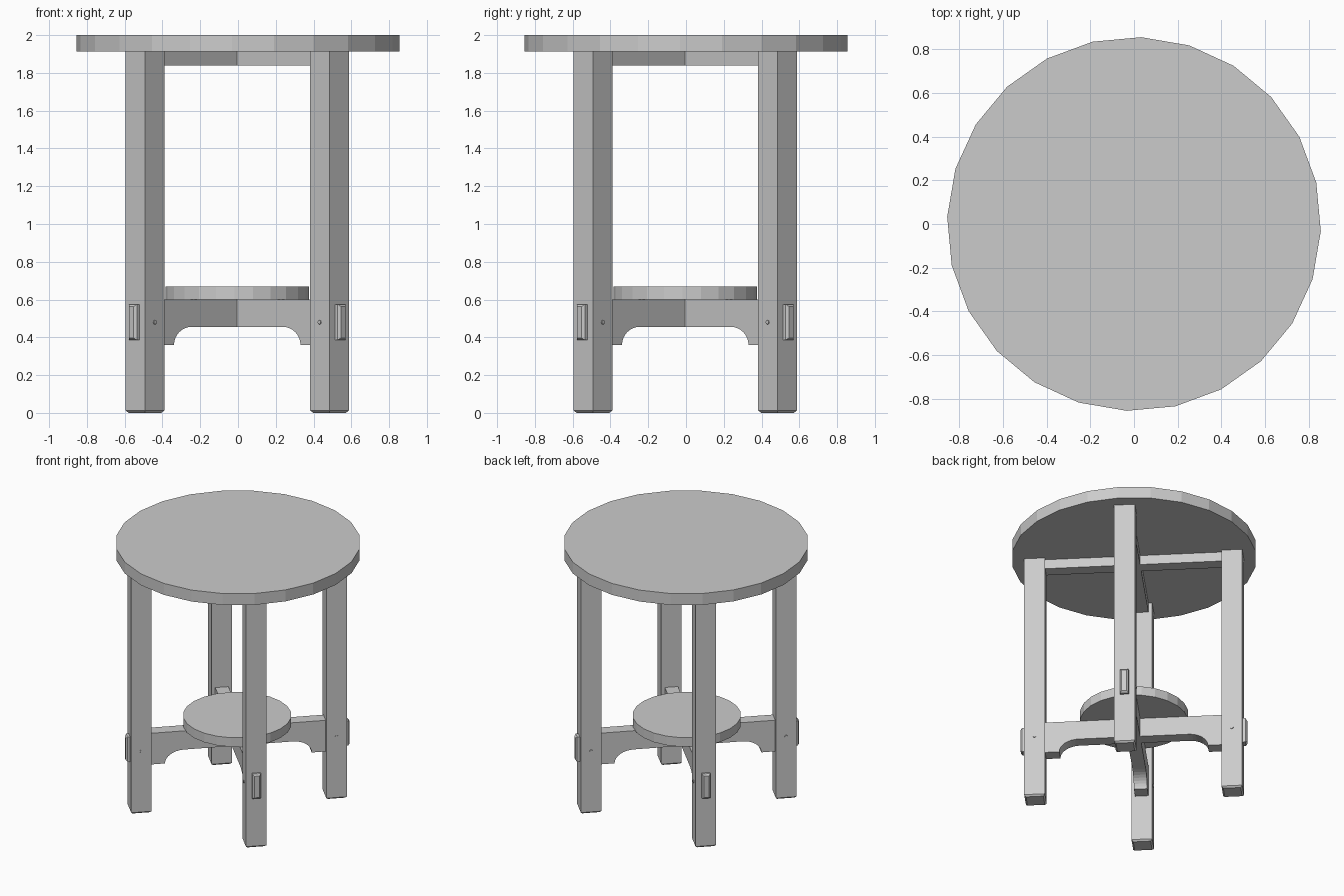
import bpy, bmesh, math
from mathutils import Matrix, Vector

cube = bpy.data.objects.get("Cube")
if cube:
    bpy.data.objects.remove(cube, do_unlink=True)

grey = bpy.data.materials.new("plain_grey")
grey.use_nodes = True
GREY = (0.6, 0.6, 0.6, 1)
grey.diffuse_color = GREY
grey.node_tree.nodes["Principled BSDF"].inputs["Base Color"].default_value = GREY

CENTRE = Vector((-0.004, -0.004, 0))   # frame axis
LEG_R, LEG_W = 0.691, 0.145            # leg distance from axis, leg width
RAIL_T = 0.093                         # rail thickness
INNER = LEG_R - LEG_W / 2
OUTER = LEG_R + LEG_W / 2


def finish(name, bm, angle=0.0, centre=CENTRE):
    """Turn the mesh about the frame axis and make it an object."""
    bm.transform(Matrix.Translation(centre) @ Matrix.Rotation(angle, 4, "Z"))
    bmesh.ops.recalc_face_normals(bm, faces=bm.faces)
    mesh = bpy.data.meshes.new(name)
    bm.to_mesh(mesh)
    bm.free()
    mesh.materials.append(grey)
    obj = bpy.data.objects.new(name, mesh)
    bpy.context.collection.objects.link(obj)
    return obj


def box(x0, x1, width, z0, z1):
    bm = bmesh.new()
    bmesh.ops.create_cube(bm, size=1)
    bm.transform(Matrix.Translation(((x0 + x1) / 2, 0, (z0 + z1) / 2))
                 @ Matrix.Diagonal((x1 - x0, width, z1 - z0, 1)))
    return bm


def bevel_around(bm, test, size):
    """Chamfer the edges whose ends both pass the test."""
    edges = [e for e in bm.edges if all(test(v.co) for v in e.verts)]
    bmesh.ops.bevel(bm, geom=edges, offset=size, segments=1,
                    affect="EDGES", profile=0.5)


def disc(name, radius, z0, z1, centre):
    bm = bmesh.new()
    bmesh.ops.create_cone(bm, cap_ends=True, segments=24, radius1=radius,
                          radius2=radius, depth=z1 - z0)
    bm.transform(Matrix.Translation((0, 0, (z0 + z1) / 2)))
    finish(name, bm, math.radians(-2.2), centre)


def rail_arm(name, profile, angle):
    """Extrude a side profile (distance, height) to the rail thickness."""
    bm = bmesh.new()
    face = bm.faces.new([bm.verts.new((x, -RAIL_T / 2, z)) for x, z in profile])
    new = bmesh.ops.extrude_face_region(bm, geom=[face])["geom"]
    bmesh.ops.translate(bm, vec=(0, RAIL_T, 0),
                        verts=[v for v in new if isinstance(v, bmesh.types.BMVert)])
    finish(name, bm, angle)


# Round top and lower shelf
disc("table_top", 0.856, 1.912, 2.0, Vector())
disc("lower_shelf", 0.379, 0.6, 0.67, CENTRE)

places = ["back_left", "back_right", "front_right", "front_left"]
for i, place in enumerate(places):
    angle = math.radians(45 + 90 * i)

    # Square leg, chamfered at the foot
    bm = box(INNER, OUTER, LEG_W, 0, 1.912)
    bevel_around(bm, lambda co: co.z < 0.001, 0.012)
    finish(place + "_leg", bm, angle)

    # Rail arms: one pair meets at the axis, the other butts against it
    start = 0 if i % 2 == 0 else RAIL_T / 2
    end = INNER + 0.01
    rail_arm(place + "_upper_rail",
             [(start, 1.84), (end, 1.84), (end, 1.912), (start, 1.912)], angle)

    # Lower arm with a curved bracket under its outer end
    curve = [(0.385 + 0.135 * math.sin(t), 0.36 + 0.096 * math.cos(t))
             for t in (math.pi / 2 * k / 8 for k in range(9))]
    rail_arm(place + "_lower_rail",
             [(start, 0.456)] + curve + [(end, 0.36), (end, 0.6), (start, 0.6)], angle)

    # Chamfered tenon end standing out of the leg
    bm = box(OUTER - 0.02, OUTER + 0.03, 0.06, 0.385, 0.575)
    bevel_around(bm, lambda co: co.x > OUTER, 0.012)
    finish(place + "_tenon", bm, angle)

    # Peg through the leg, showing on both sides
    bm = bmesh.new()
    bmesh.ops.create_cone(bm, cap_ends=True, segments=12, radius1=0.011,
                          radius2=0.011, depth=LEG_W + 0.012)
    bm.transform(Matrix.Translation((LEG_R, 0, 0.48))
                 @ Matrix.Rotation(math.pi / 2, 4, "X"))
    finish(place + "_peg", bm, angle)
